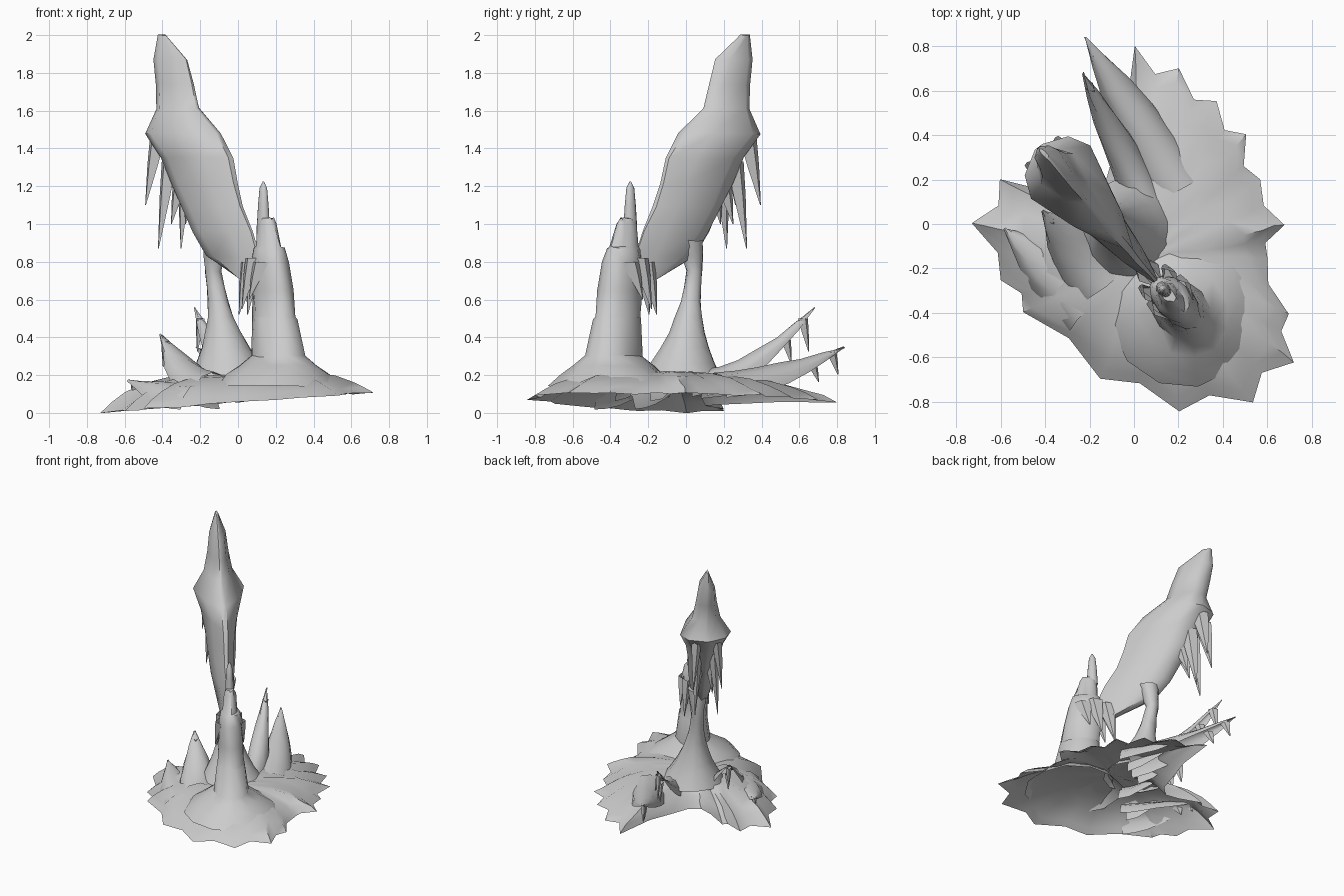
import bpy, bmesh, math, random
from mathutils import Vector

random.seed(4)
cube = bpy.data.objects.get("Cube")
if cube:
    bpy.data.objects.remove(cube)

GREY = (.6, .6, .6, 1)
stone = bpy.data.materials.new("pale grey stone")
stone.use_nodes = True
stone.diffuse_color = GREY
stone.node_tree.nodes["Principled BSDF"].inputs["Base Color"].default_value = GREY

# The sculpture lies along a diagonal axis that starts under the front pillar
ORIGIN = Vector((.2, -.37, 0))
ALONG = Vector((-.66, .75, 0)).normalized()
ACROSS = Vector((.75, .66, 0)).normalized()
UP = Vector((0, 0, 1))


def place(along, across, height):
    return ORIGIN + ALONG * along + ACROSS * across + UP * height


def skin(name, rings, jitter=0, caps=(-1,), wrap=True):
    """Join matching rings of points into a surface, closing the chosen ends."""
    bm = bmesh.new()
    loops = []
    for ring in rings:
        loops.append([bm.verts.new(point + Vector([random.uniform(-jitter, jitter) for axis in "xyz"]))
                      for point in ring])
    for low, high in zip(loops, loops[1:]):
        for i in range(0 if wrap else 1, len(low)):
            bm.faces.new((low[i - 1], low[i], high[i], high[i - 1]))
    for end in caps:
        bm.faces.new(loops[end])
    bmesh.ops.recalc_face_normals(bm, faces=bm.faces)
    mesh = bpy.data.meshes.new(name)
    bm.to_mesh(mesh)
    bm.free()
    mesh.materials.append(stone)
    obj = bpy.data.objects.new(name, mesh)
    bpy.context.collection.objects.link(obj)
    bpy.ops.object.select_all(action="DESELECT")
    obj.select_set(True)
    bpy.context.view_layer.objects.active = obj
    bpy.ops.object.shade_smooth_by_angle(angle=math.radians(45))


def circle(sides):
    """Unit circle as pairs of cosine and sine."""
    turns = [math.tau * k / sides for k in range(sides)]
    return [(math.cos(a), math.sin(a)) for a in turns]


def oval(along, across, height, length, width):
    """Level oval ring lined up with the sculpture's axis."""
    return [place(along + length * c, across + width * s, height) for c, s in circle(12)]


def shard(name, root, tip, radius):
    """Thin hanging splinter, widest along the axis."""
    rings = []
    for s, r in ((0, radius), (.4, radius * .7), (1, .003)):
        rings.append([root.lerp(tip, s) + ALONG * (r * c) + ACROSS * (r * .6 * d)
                      for c, d in circle(4)])
    skin(name, rings)


def crest(name, root, tip, radius, flat):
    """Hollow arch that curls upward to a point, with barbs hanging near its tip."""
    root, tip = Vector(root), Vector(tip)
    side = (tip - root).cross(UP).normalized()

    def point(s):
        p = root.lerp(tip, s)
        p.z = root.z + (tip.z - root.z) * s ** 1.7
        return p

    rings = []
    for k in range(7):
        s = k / 6
        r = radius * (1 - s * s) + .004
        arc = [math.pi * j / 6 for j in range(7)]
        rings.append([point(s) + side * (r * flat * math.cos(a)) + UP * (r * math.sin(a))
                      for a in arc])
    skin(name, rings, .005, caps=(), wrap=False)
    for s in (.75, .9):
        shard(name + "_barb", point(s) + UP * .02, point(s + .05) - UP * point(s).z * .4, .035)


# Ragged tilted ground sheet: teeth tips, with the edge pulled in between them
TEETH = [(.68, 0), (.57, .2), (.5, .4), (.37, .55), (.2, .7), (0, .8), (-.1, .3), (-.2, .1),
         (-.45, .2), (-.6, .2), (-.73, 0), (-.6, -.25), (-.5, -.4), (-.15, -.7), (.2, -.84),
         (.53, -.8), (.72, -.62), (.7, -.4), (.6, -.15)]
CENTRE = Vector((.05, -.15, 0))
outline = []
for i, tooth in enumerate(TEETH):
    gap = Vector(TEETH[i - 1]).lerp(Vector(tooth), .5).to_3d()
    outline += [gap.lerp(CENTRE, .08), Vector(tooth).to_3d()]


def ground_ring(scale):
    ring = []
    for corner in outline:
        p = CENTRE.lerp(corner, scale)
        swell = 1 + max(0, -p.x - .1)
        p.z = .057 + .075 * p.x + .15 * (1 - scale ** 3) * swell
        ring.append(p)
    return ring


skin("ground_sheet", [ground_ring(s) for s in (1, .92, .83, .7, .5, .3, .1)], .005)

# Front pillar: height and radius, round at the flared foot and narrower above
PILLAR = [(.14, .34), (.2, .28), (.25, .23), (.3, .17), (.5, .145), (.51, .138), (.65, .135),
          (.8, .12), (.87, .1), (.88, .085), (1, .06), (1.03, .04)]
skin("front_pillar", [oval(.12 * z - .05, 0, z, r, r * min(1, max(.65, 1.6 - 3 * z)))
                      for z, r in PILLAR], .006)
skin("pillar_finial", [oval(.1, 0, z, r, r * .8)
                       for z, r in ((.98, .04), (1.1, .032), (1.19, .023), (1.225, .004))])

# Slender stem: wide foot, thin waist, flaring again inside the mass above
stem_rings = []
for k in range(1, 11):
    s = k / 8
    r = .045 + .25 * max(0, 1 - s) ** 2.2 + .12 * max(0, s - 1)
    stem_rings.append(oval(.4 + .13 * min(s, 2 - s), .05 * (1 - s / 2), .1 + .65 * s, r, r * .95))
skin("stem", stem_rings, .004)

# Leaning upper mass: front edge, back edge and half width at even heights
FRONT = [.2, .14, .19, .27, .32, .36, .46, .62, .66, .71, .88]
BACK = [.25, .55, .65, .72, .8, .87, .95, .91, .93, .95, .94]
WIDTH = [.03, .06, .08, .1, .11, .13, .18, .1, .075, .06, .01]
half = [(0, .1), (.25, .65), (.7, 1), (.9, .7), (1, .1)]
section = half + [(t, -v) for t, v in reversed(half)]
mass_rings = []
for k, (front, back, width) in enumerate(zip(FRONT, BACK, WIDTH)):
    mass_rings.append([place(front + (back - front) * t, width * v, .7 + .13 * k)
                       for t, v in section])
skin("leaning_mass", mass_rings, .005, caps=(0, -1))

# Hanging shards in mirrored pairs: along, across, height of root, length
HANGING = {"rear_shard": (.85, .08, 1.33, .46), "shoulder_shard": (.93, .1, 1.45, .35),
           "inner_shard": (.78, .05, 1.25, .25), "pillar_shard": (.18, .08, .82, .27),
           "beak_shard": (.26, .03, .8, .28), "collar_shard": (.1, .1, .8, .2)}
for name, (along, across, height, length) in HANGING.items():
    for side, sign in (("left", 1), ("right", -1)):
        shard(f"{name}_{side}", place(along - .06, sign * across * .7, height),
              place(along, sign * across, height - length), .06)

# Swept crests rising out of the ground
crest("tall_crest", (.07, .07, .09), (-.23, .68, .555), .13, .7)
crest("long_crest", (.2, .15, .08), (-.22, .84, .345), .13, 1)
crest("side_crest", (-.13, -.28, .06), (-.41, .06, .415), .15, 1)
crest("low_crest", (-.2, -.38, .02), (-.58, -.02, .17), .13, 1.1)
